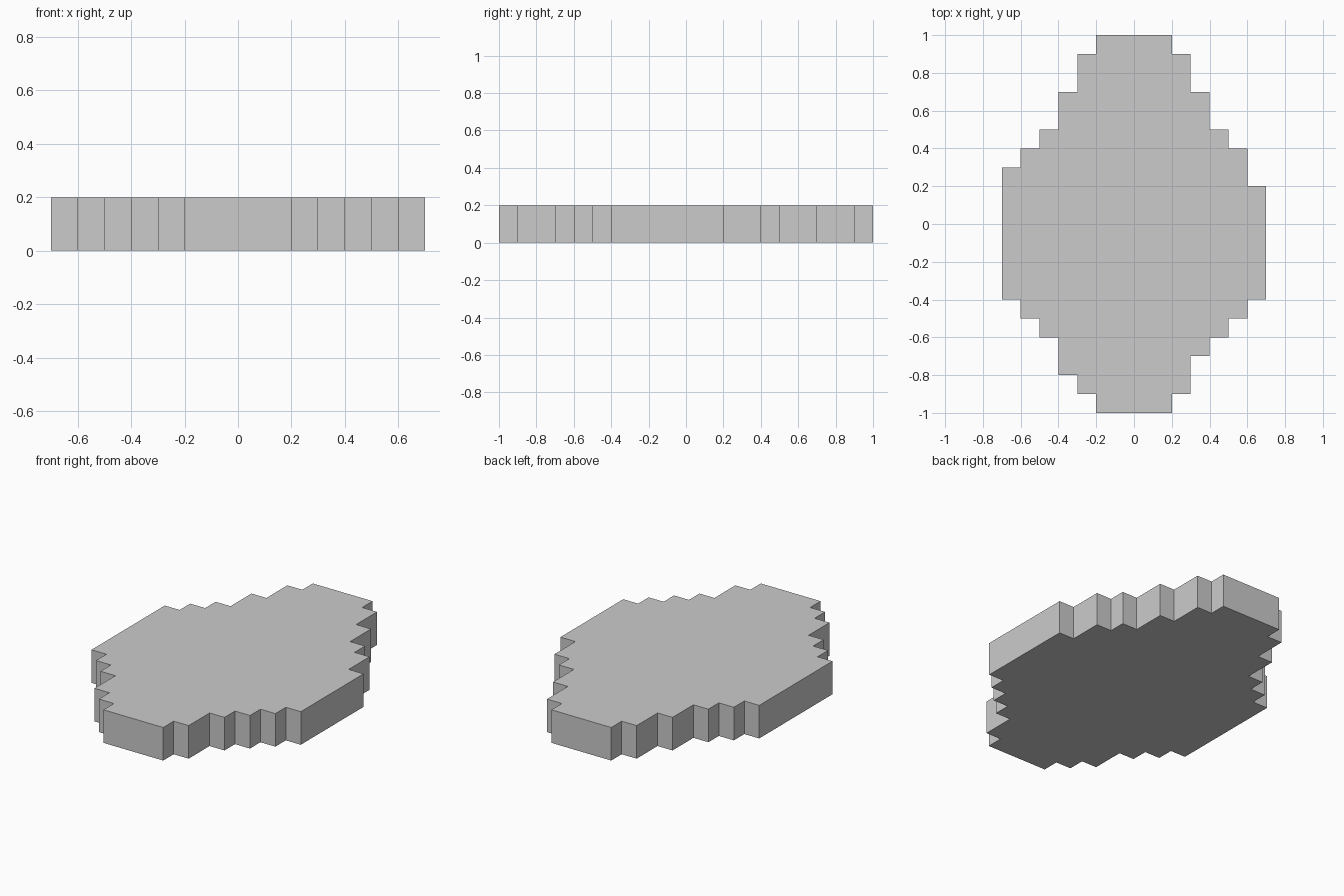
import bpy
import bmesh

if "Cube" in bpy.data.objects:
    bpy.data.objects.remove(bpy.data.objects["Cube"])

THICKNESS = 0.2

# Stepped edges, front to back: each step is (half-width, y where it ends)
RIGHT = [(0.2, -0.9), (0.3, -0.7), (0.4, -0.6), (0.5, -0.5), (0.6, -0.4), (0.7, 0.2),
         (0.6, 0.4), (0.5, 0.5), (0.4, 0.7), (0.3, 0.9), (0.2, 1.0)]
LEFT = [(0.2, -0.9), (0.3, -0.8), (0.4, -0.6), (0.5, -0.5), (0.6, -0.4), (0.7, 0.3),
        (0.6, 0.4), (0.5, 0.5), (0.4, 0.7), (0.3, 0.9), (0.2, 1.0)]


def stepped_edge(steps, side):
    """Turn a list of steps into staircase corner points."""
    points, y = [], -1.0
    for width, y_end in steps:
        points += [(side * width, y), (side * width, y_end)]
        y = y_end
    return points


# Closed outline, counter-clockwise: up the right edge, back down the left
outline = stepped_edge(RIGHT, 1) + stepped_edge(LEFT, -1)[::-1]

# Flat slab extruded from the outline
bm = bmesh.new()
base = bm.faces.new([bm.verts.new((x, y, 0)) for x, y in outline])
top = bmesh.ops.extrude_face_region(bm, geom=[base], use_keep_orig=True)
bmesh.ops.translate(bm, vec=(0, 0, THICKNESS),
                    verts=[v for v in top["geom"] if isinstance(v, bmesh.types.BMVert)])
bmesh.ops.recalc_face_normals(bm, faces=bm.faces)

mesh = bpy.data.meshes.new("stepped_slab")
bm.to_mesh(mesh)
bm.free()
bpy.context.collection.objects.link(bpy.data.objects.new("stepped_slab", mesh))
